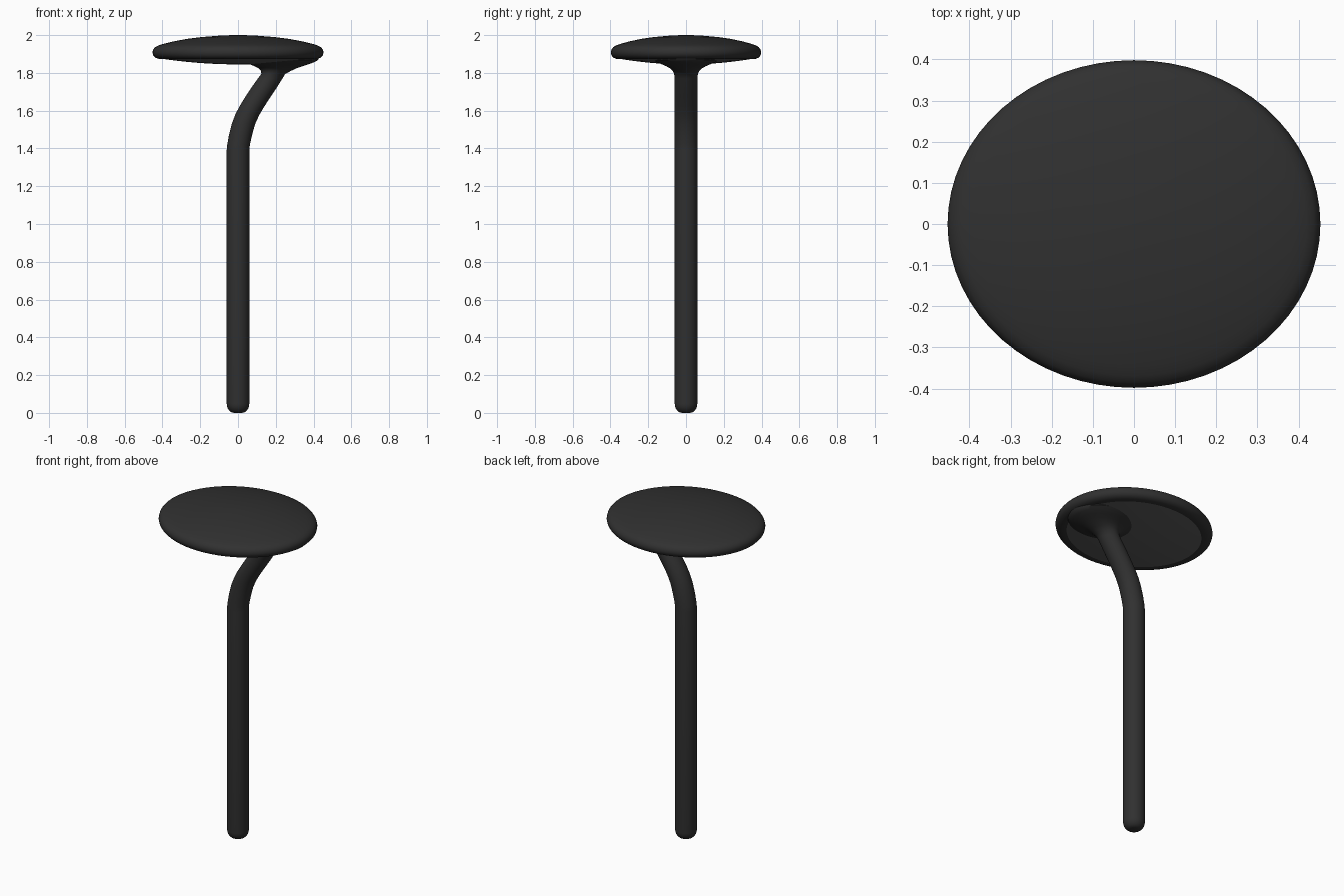
import bpy, bmesh, math

if "Cube" in bpy.data.objects:
    bpy.data.objects.remove(bpy.data.objects["Cube"])

N = 64


def material(name, value):
    m = bpy.data.materials.new(name)
    m.diffuse_color = (value, value, value, 1)
    m.use_nodes = True
    m.node_tree.nodes["Principled BSDF"].inputs["Base Color"].default_value = m.diffuse_color
    return m


def loft(name, rings, mat):
    """Skin horizontal elliptical rings (centre_x, z, radius_x, radius_y), capping both ends."""
    bm = bmesh.new()
    loops = []
    for cx, z, rx, ry in rings:
        loops.append([bm.verts.new((cx + rx * math.cos(2 * math.pi * i / N),
                                    ry * math.sin(2 * math.pi * i / N), z)) for i in range(N)])
    for a, b in zip(loops, loops[1:]):
        for i in range(N):
            j = (i + 1) % N
            bm.faces.new((a[i], a[j], b[j], b[i]))
    bm.faces.new(loops[0][::-1])
    bm.faces.new(loops[-1])
    bmesh.ops.recalc_face_normals(bm, faces=bm.faces[:])
    mesh = bpy.data.meshes.new(name)
    bm.to_mesh(mesh)
    bm.free()
    ob = bpy.data.objects.new(name, mesh)
    bpy.context.collection.objects.link(ob)
    mesh.materials.append(mat)
    bpy.ops.object.select_all(action='DESELECT')
    bpy.context.view_layer.objects.active = ob
    ob.select_set(True)
    bpy.ops.object.shade_smooth_by_angle(angle=math.radians(40))
    return ob


dark = material("dark_plastic", 0.03)
grey = material("grey_glass", 0.1)
ratio = 0.398 / 0.453

# Domed oval housing with a rounded rim
housing = [(0.40, 1.873), (0.42, 1.874), (0.438, 1.881), (0.449, 1.893), (0.453, 1.908),
           (0.449, 1.924), (0.438, 1.937), (0.42, 1.946), (0.39, 1.955), (0.34, 1.967),
           (0.27, 1.980), (0.19, 1.990), (0.10, 1.997), (0.03, 2.0)]
loft("mirror_housing", [(0, z, r, r * ratio) for r, z in housing], dark)

# Shallow convex mirror face bulging below the rim
glass = []
for k in range(10):
    t = 0.03 + 0.97 * k / 9
    r = 0.41 * t
    glass.append((0, 1.845 + 0.031 * t * t, r, r * ratio))
loft("mirror_glass", glass, grey)

# Stem: rounded foot, straight post, bent neck and flared mount under the head
stem = [(0, 0.05 - 0.05 * math.cos(a), 0.02 + 0.04 * math.sin(a), 0.02 + 0.04 * math.sin(a))
        for a in (k * math.pi / 12 for k in range(7))]
stem += [(x, z, r, 0.06) for x, z, r in (
    (0, 1.39, 0.06), (0.003, 1.42, 0.06), (0.013, 1.47, 0.061), (0.029, 1.53, 0.062),
    (0.05, 1.58, 0.064), (0.075, 1.625, 0.066), (0.107, 1.675, 0.067),
    (0.14, 1.725, 0.067), (0.17, 1.77, 0.065))]
stem += [(0.187, 1.795, 0.063, 0.063), (0.202, 1.812, 0.081, 0.071),
         (0.21, 1.825, 0.102, 0.085), (0.215, 1.836, 0.128, 0.106),
         (0.217, 1.846, 0.157, 0.13), (0.218, 1.856, 0.184, 0.155),
         (0.219, 1.868, 0.205, 0.175), (0.219, 1.885, 0.212, 0.18)]
loft("stem", stem, dark)
